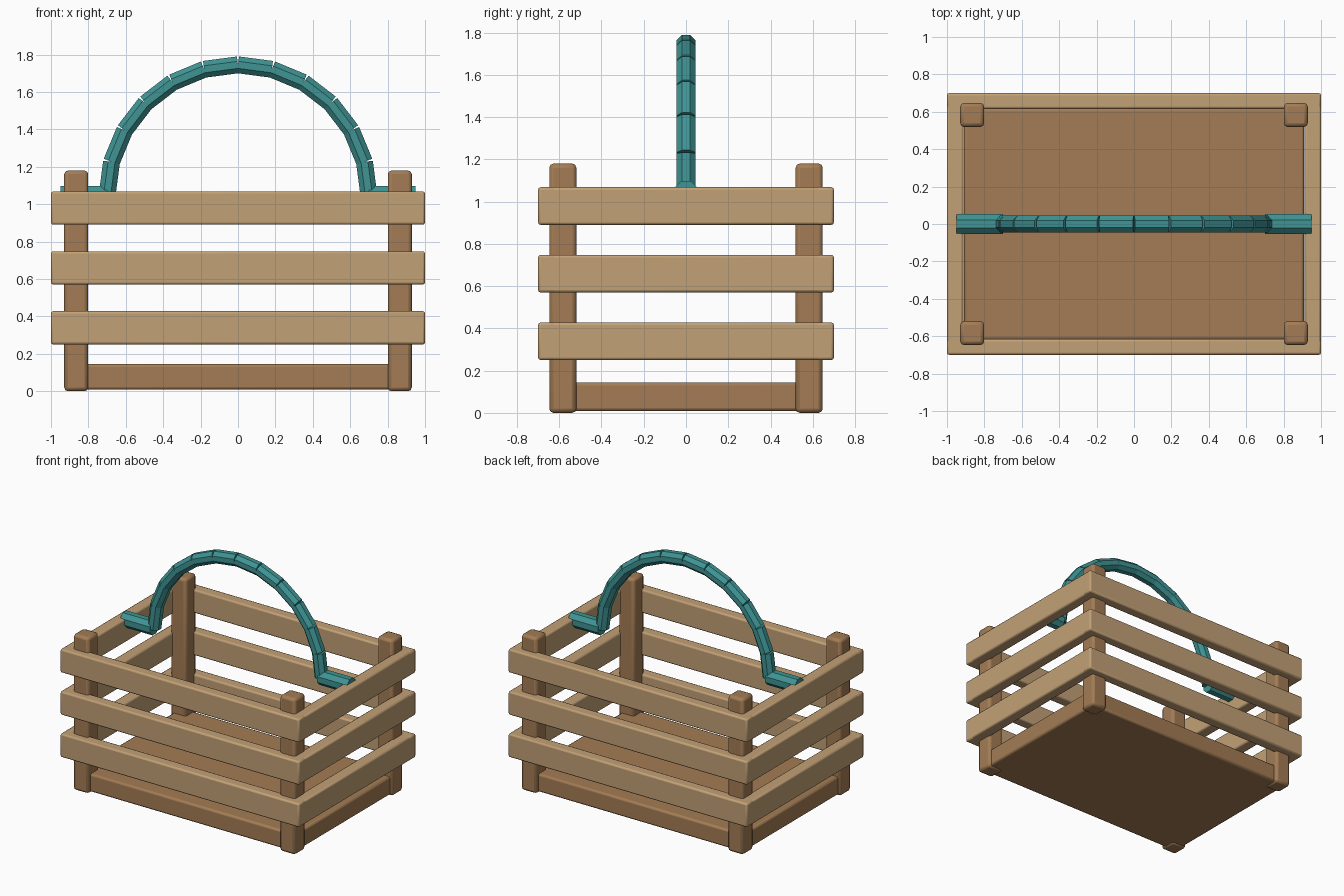
import bpy
import math
from mathutils import Vector, Matrix

if "Cube" in bpy.data.objects:
    bpy.data.objects.remove(bpy.data.objects["Cube"])


def material(name, rgb):
    mat = bpy.data.materials.new(name)
    mat.diffuse_color = (*rgb, 1)
    mat.use_nodes = True
    mat.node_tree.nodes["Principled BSDF"].inputs["Base Color"].default_value = mat.diffuse_color
    return mat


LIGHT = material("light_wood", (0.54, 0.355, 0.18))
DARK = material("dark_wood", (0.367, 0.202, 0.09))
TEAL = material("teal_grip", (0.05, 0.296, 0.296))


def box(name, lo, hi, mat, bevel):
    """Bevelled box between two opposite corners."""
    lo, hi = Vector(lo), Vector(hi)
    bpy.ops.mesh.primitive_cube_add(size=1, location=(lo + hi) / 2)
    ob = bpy.context.object
    ob.name = name
    ob.data.transform(Matrix.Diagonal((*(hi - lo), 1)))
    ob.data.materials.append(mat)
    mod = ob.modifiers.new("bevel", 'BEVEL')
    mod.width = bevel
    mod.segments = 2
    bpy.ops.object.shade_smooth_by_angle(angle=math.radians(30))
    return ob


def rod(name, a, b, apothem):
    """Octagonal rod from a to b, flat sides facing front and up."""
    a, b = Vector(a), Vector(b)
    d = (b - a).normalized()
    side = Vector((0, 1, 0))
    bpy.ops.mesh.primitive_cylinder_add(
        vertices=8, radius=apothem / math.cos(math.pi / 8), depth=(b - a).length)
    ob = bpy.context.object
    ob.name = name
    ob.data.transform(Matrix.Rotation(math.pi / 8, 4, 'Z'))
    rot = Matrix((side.cross(d), side, d)).transposed().to_4x4()
    ob.matrix_world = Matrix.Translation((a + b) / 2) @ rot
    ob.data.materials.append(TEAL)
    return ob


# Floor
box("floor", (-0.91, -0.62, 0.008), (0.91, 0.62, 0.145), DARK, 0.015)

# Corner posts
for sx, nx in ((-1, "left"), (1, "right")):
    for sy, ny in ((-1, "front"), (1, "back")):
        cx, cy = sx * 0.865, sy * 0.583
        box(f"{ny}_{nx}_post", (cx - 0.064, cy - 0.064, 0),
            (cx + 0.064, cy + 0.064, 1.18), DARK, 0.02)

# Three rows of slats on all four sides
for i in range(3):
    z0 = 0.25 + 0.32 * i
    z1 = z0 + 0.178
    for s, n in ((-1, "front"), (1, "back")):
        y = sorted((s * 0.70, s * 0.615))
        box(f"{n}_slat_{i + 1}", (-1, y[0], z0), (1, y[1], z1), LIGHT, 0.012)
    for s, n in ((-1, "left"), (1, "right")):
        x = sorted((s * 1.0, s * 0.912))
        box(f"{n}_slat_{i + 1}", (x[0], -0.70, z0), (x[1], 0.70, z1), LIGHT, 0.012)

# Arched handle of twelve straight segments
R, CZ, N = 0.70, 1.045, 12
arc = [(R * math.cos(math.pi * i / N), 0, CZ + R * math.sin(math.pi * i / N))
       for i in range(N + 1)]
for i in range(N):
    rod(f"handle_segment_{i + 1}", arc[i], arc[i + 1], 0.045)

# Horizontal bars joining the handle to the side slats
for s, n in ((-1, "left"), (1, "right")):
    rod(f"{n}_handle_mount", (s * 0.70, 0, CZ), (s * 0.95, 0, CZ), 0.053)
